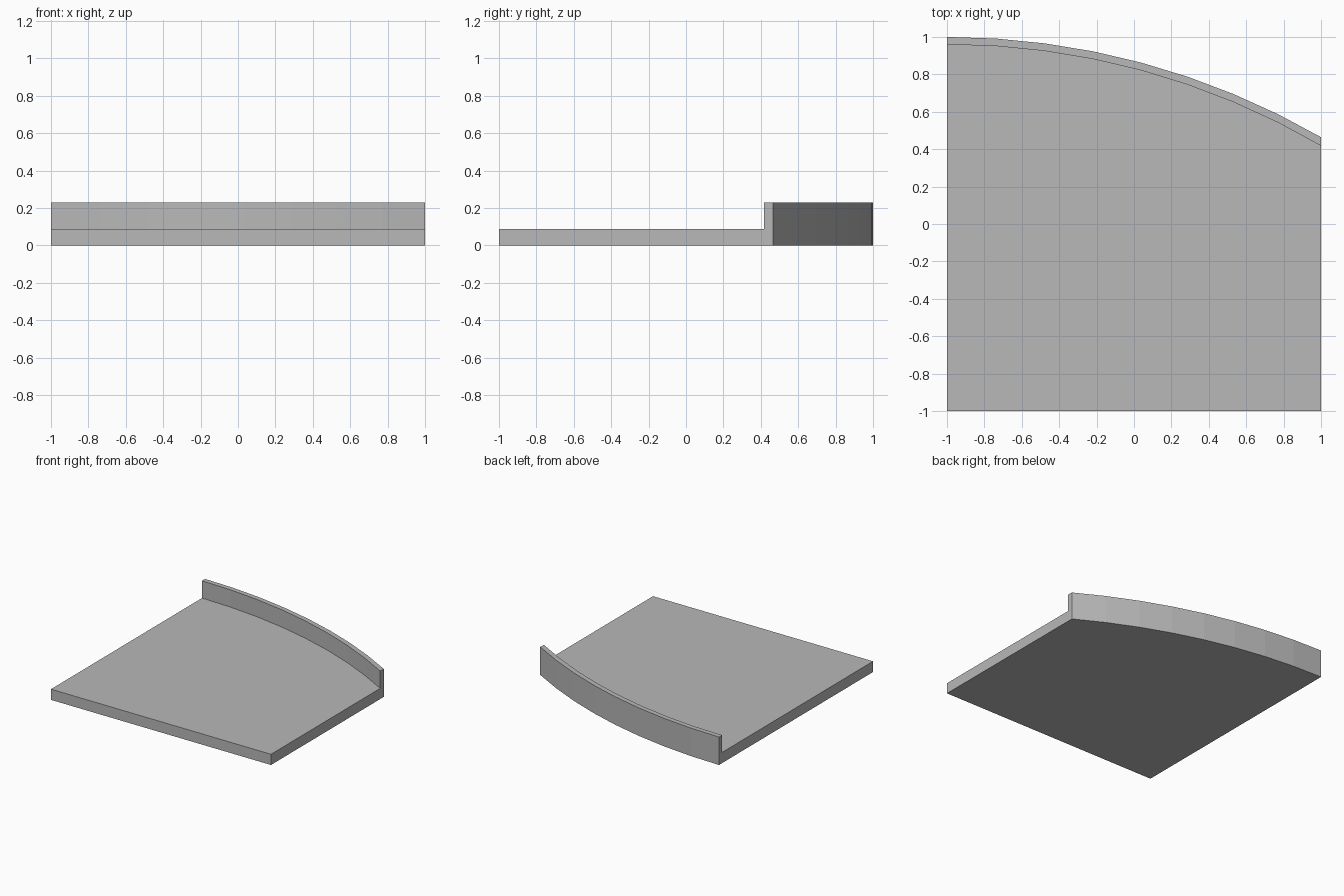
import bpy, bmesh, math

cube = bpy.data.objects.get("Cube")
if cube:
    bpy.data.objects.remove(cube)

FLOOR, TOP = 0.088, 0.23      # slab thickness and kerb height
OUTER, INNER = 4.0, 3.96      # kerb radii
CENTRE_Y = -3.0               # arc centre lies on the x = -1 side
SEGMENTS = 8

grey = bpy.data.materials.new("light grey")
grey.use_nodes = True
colour = (0.48, 0.48, 0.48, 1)
grey.diffuse_color = colour
grey.node_tree.nodes["Principled BSDF"].inputs["Base Color"].default_value = colour


def section(bm, angle):
    """L-shaped section of slab and kerb, at one station along the arc."""
    across = OUTER * math.sin(angle)
    outer = CENTRE_Y + math.sqrt(OUTER ** 2 - across ** 2)
    inner = CENTRE_Y + math.sqrt(INNER ** 2 - across ** 2)
    profile = [(-1, 0), (outer, 0), (outer, TOP), (inner, TOP), (inner, FLOOR), (-1, FLOOR)]
    return [bm.verts.new((across - 1, y, z)) for y, z in profile]


# Slab with raised curved kerb, lofted through the sections
bm = bmesh.new()
rings = [section(bm, math.radians(30) * i / SEGMENTS) for i in range(SEGMENTS + 1)]
for a, b in zip(rings, rings[1:]):
    for i in range(len(a)):
        j = (i + 1) % len(a)
        bm.faces.new((a[i], a[j], b[j], b[i]))
bm.faces.new(rings[0])
bm.faces.new(rings[-1])
bmesh.ops.recalc_face_normals(bm, faces=bm.faces)

# Merge the flat floor, underside and front into single faces
bmesh.ops.dissolve_limit(bm, angle_limit=math.radians(0.5), verts=bm.verts, edges=bm.edges)
mesh = bpy.data.meshes.new("curved_edge_slab")
bm.to_mesh(mesh)
bm.free()
mesh.materials.append(grey)
slab = bpy.data.objects.new("curved_edge_slab", mesh)
bpy.context.collection.objects.link(slab)
